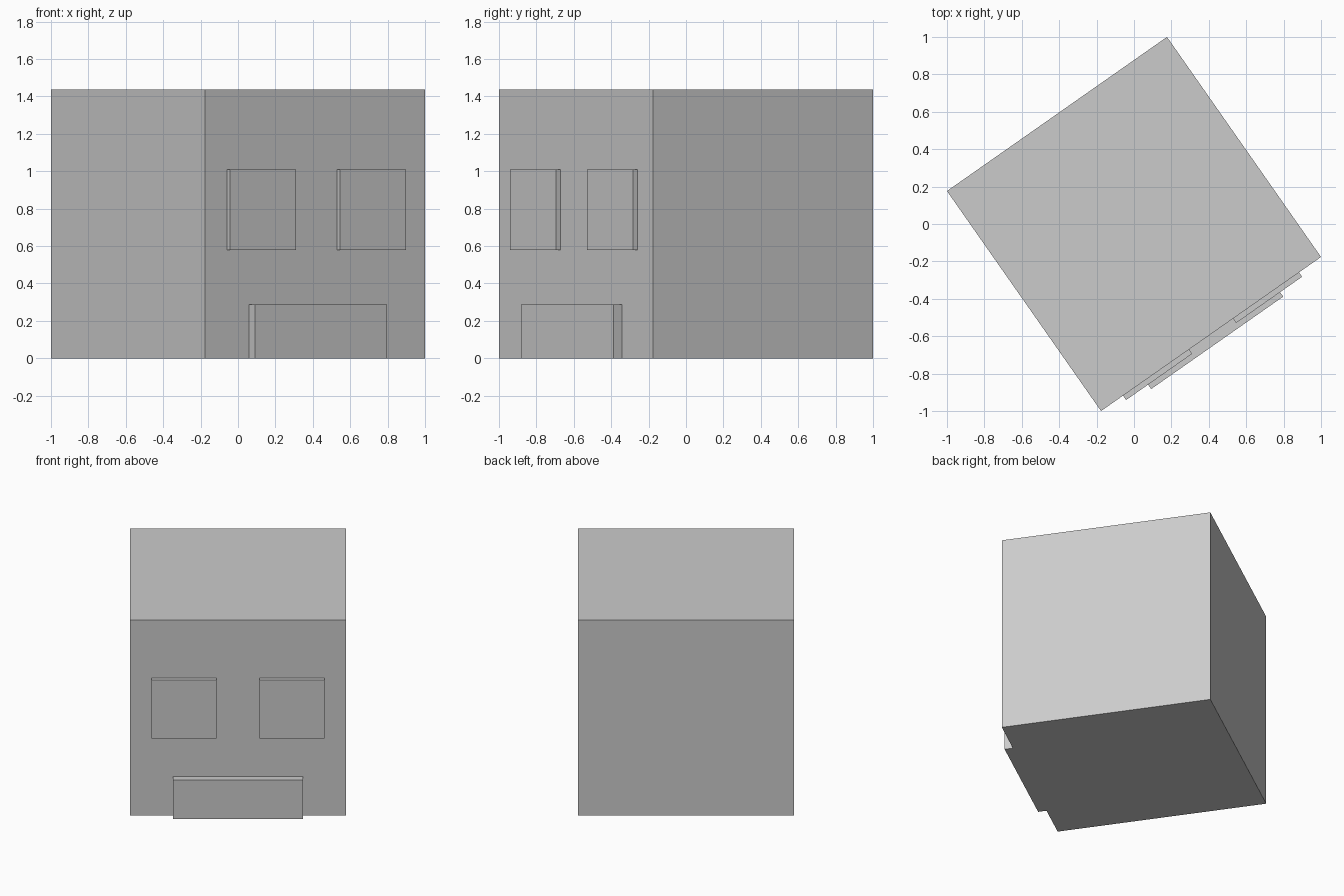
import bpy
from math import radians
from mathutils import Matrix

if "Cube" in bpy.data.objects:
    bpy.data.objects.remove(bpy.data.objects["Cube"])

S = 1.436                                  # cube edge length
TURN = Matrix.Rotation(radians(35), 4, 'Z')  # whole model is turned about z

grey = bpy.data.materials.new("plain_grey")
grey.diffuse_color = (0.6, 0.6, 0.6, 1)
grey.use_nodes = True
grey.node_tree.nodes["Principled BSDF"].inputs["Base Color"].default_value = grey.diffuse_color


def box(name, x, y, z):
    """Box from (min, max) ranges in the unturned frame."""
    bpy.ops.mesh.primitive_cube_add(size=1)
    ob = bpy.context.object
    ob.name = name
    spans = (x, y, z)
    scale = Matrix.Diagonal([b - a for a, b in spans] + [1])
    centre = Matrix.Translation([(a + b) / 2 for a, b in spans])
    ob.data.transform(TURN @ centre @ scale)
    ob.data.materials.append(grey)
    return ob


h = S / 2
# cube body
box("body", (-h, h), (-h, h), (0, S))

# pair of square eye plates on the front face
for side, sx in (("left", -1), ("right", 1)):
    cx = sx * S / 4
    box(side + "_eye", (cx - 0.15 * S, cx + 0.15 * S),
        (-h - 0.02 * S, -h + 0.005), (0.403 * S, 0.702 * S))

# wide mouth plate at the foot of the front face
box("mouth", (-0.3 * S, 0.3 * S), (-h - 0.04 * S, -h + 0.005), (0, 0.2 * S))
